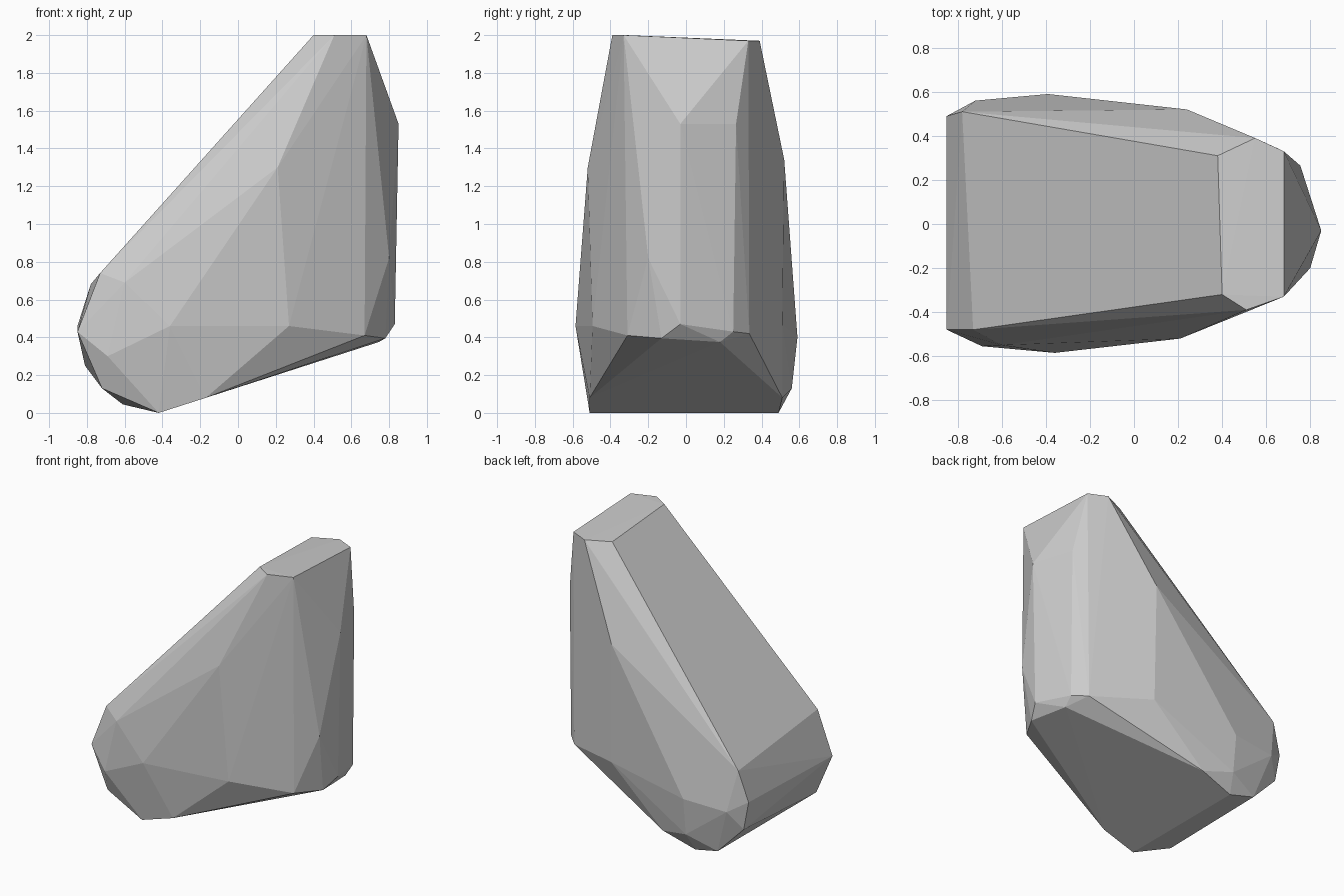
import bpy
import bmesh
import math

if "Cube" in bpy.data.objects:
    bpy.data.objects.remove(bpy.data.objects["Cube"])

# Corner points of the faceted boulder, grouped by region
top_rim = [(.40, -.32, 2), (.51, -.39, 2), (.68, -.33, 2),
           (.68, .33, 1.97), (.55, .39, 1.97), (.38, .31, 1.97)]
left_end = [(-.73, -.48, .74), (-.85, -.48, .43), (-.72, -.48, .13),
            (-.78, .51, .68), (-.85, .49, .46), (-.81, .49, .25), (-.61, .505, .045)]
front_side = [(-.60, -.55, .69), (-.69, -.555, .30), (-.36, -.585, .46),
              (.21, -.52, 1.30), (.27, -.495, .46)]
back_side = [(-.72, .56, .38), (-.39, .59, .40), (-.39, .56, .13),
             (.24, .52, 1.34), (.25, .51, .47)]
right_end = [(.67, -.31, .41), (.80, -.20, .82), (.78, -.13, .395), (.83, -.03, .47),
             (.85, -.03, 1.53), (.755, .265, 1.53), (.755, .25, .43),
             (.745, .18, .375), (.67, .335, .42)]
underside = [(-.42, -.51, 0), (-.17, -.51, .08), (-.42, .49, 0), (-.17, .51, .08)]

# Wrap the points in a convex skin and merge nearly flat facets
bm = bmesh.new()
for p in top_rim + left_end + front_side + back_side + right_end + underside:
    bm.verts.new(p)
hull = bmesh.ops.convex_hull(bm, input=bm.verts[:])
loose = {g for g in hull["geom_interior"] + hull["geom_unused"]
         if isinstance(g, bmesh.types.BMVert)}
bmesh.ops.delete(bm, geom=list(loose), context='VERTS')
bmesh.ops.dissolve_limit(bm, angle_limit=math.radians(1.5),
                         verts=bm.verts[:], edges=bm.edges[:])
bmesh.ops.recalc_face_normals(bm, faces=bm.faces[:])

mesh = bpy.data.meshes.new("boulder")
bm.to_mesh(mesh)
bm.free()
boulder = bpy.data.objects.new("boulder", mesh)
bpy.context.collection.objects.link(boulder)

# Plain stone colour
stone = bpy.data.materials.new("stone_grey")
stone.diffuse_color = (.6, .6, .6, 1)
stone.use_nodes = True
stone.node_tree.nodes["Principled BSDF"].inputs["Base Color"].default_value = stone.diffuse_color
mesh.materials.append(stone)
